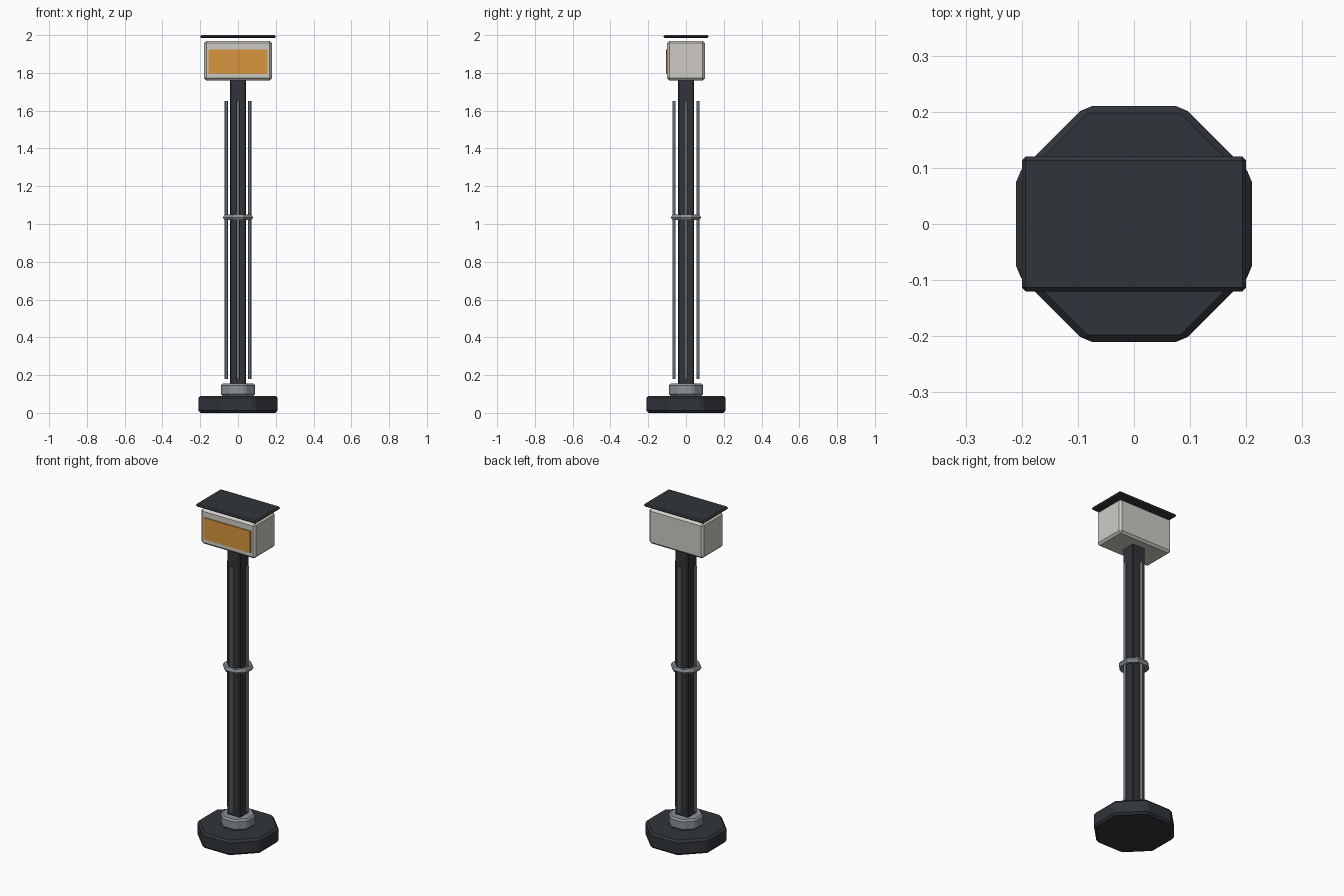
import bpy, math

if "Cube" in bpy.data.objects:
    bpy.data.objects.remove(bpy.data.objects["Cube"])


def material(name, rgb):
    m = bpy.data.materials.new(name)
    m.diffuse_color = (*rgb, 1)
    m.use_nodes = True
    m.node_tree.nodes["Principled BSDF"].inputs["Base Color"].default_value = m.diffuse_color
    return m


DARK = material("dark_paint", (0.03, 0.035, 0.042))
METAL = material("metal", (0.27, 0.29, 0.31))
CREAM = material("cream_shell", (0.62, 0.60, 0.55))
AMBER = material("amber_panel", (0.68, 0.30, 0.045))


def finish(name, mat, bevel=0):
    o = bpy.context.object
    o.name = name
    o.data.materials.append(mat)
    bpy.ops.object.transform_apply(location=False, rotation=True, scale=True)
    if bevel:
        b = o.modifiers.new("bevel", 'BEVEL')
        b.width, b.segments, b.limit_method = bevel, 1, 'ANGLE'
    return o


def box(name, x, y, z0, z1, mat, bevel=0, yc=0):
    bpy.ops.mesh.primitive_cube_add(size=1, location=(0, yc, (z0 + z1) / 2))
    bpy.context.object.scale = (x, y, z1 - z0)
    return finish(name, mat, bevel)


def prism(name, sides, flat_radius, z0, z1, mat, bevel=0, loc=(0, 0)):
    # flats face the axes
    bpy.ops.mesh.primitive_cylinder_add(
        vertices=sides, radius=flat_radius / math.cos(math.pi / sides), depth=z1 - z0,
        location=(*loc, (z0 + z1) / 2), rotation=(0, 0, math.pi / sides))
    return finish(name, mat, bevel)


# foot and lower collar
prism("base", 8, 0.21, 0, 0.09, DARK, 0.012)
prism("base_collar", 8, 0.09, 0.09, 0.155, METAL, 0.01)

# square post with four slim rods beside its faces
box("post", 0.085, 0.085, 0.10, 1.78, DARK, 0.005)
for i in range(4):
    a = i * math.pi / 2
    prism(f"rod_{i + 1}", 6, 0.008, 0.18, 1.65, METAL,
          loc=(0.0625 * math.cos(a), 0.0625 * math.sin(a)))

# ring holding the rods
bpy.ops.mesh.primitive_torus_add(major_segments=8, minor_segments=6, major_radius=0.069,
                                 minor_radius=0.017, location=(0, 0, 1.035),
                                 rotation=(0, 0, math.pi / 8))
finish("middle_ring", METAL)

# head: housing, front panel, roof plate
box("housing", 0.36, 0.20, 1.76, 1.97, CREAM, 0.012)
box("front_panel", 0.31, 0.012, 1.795, 1.925, AMBER, yc=-0.10)
box("roof_plate", 0.40, 0.24, 1.984, 2.0, DARK, 0.007)
